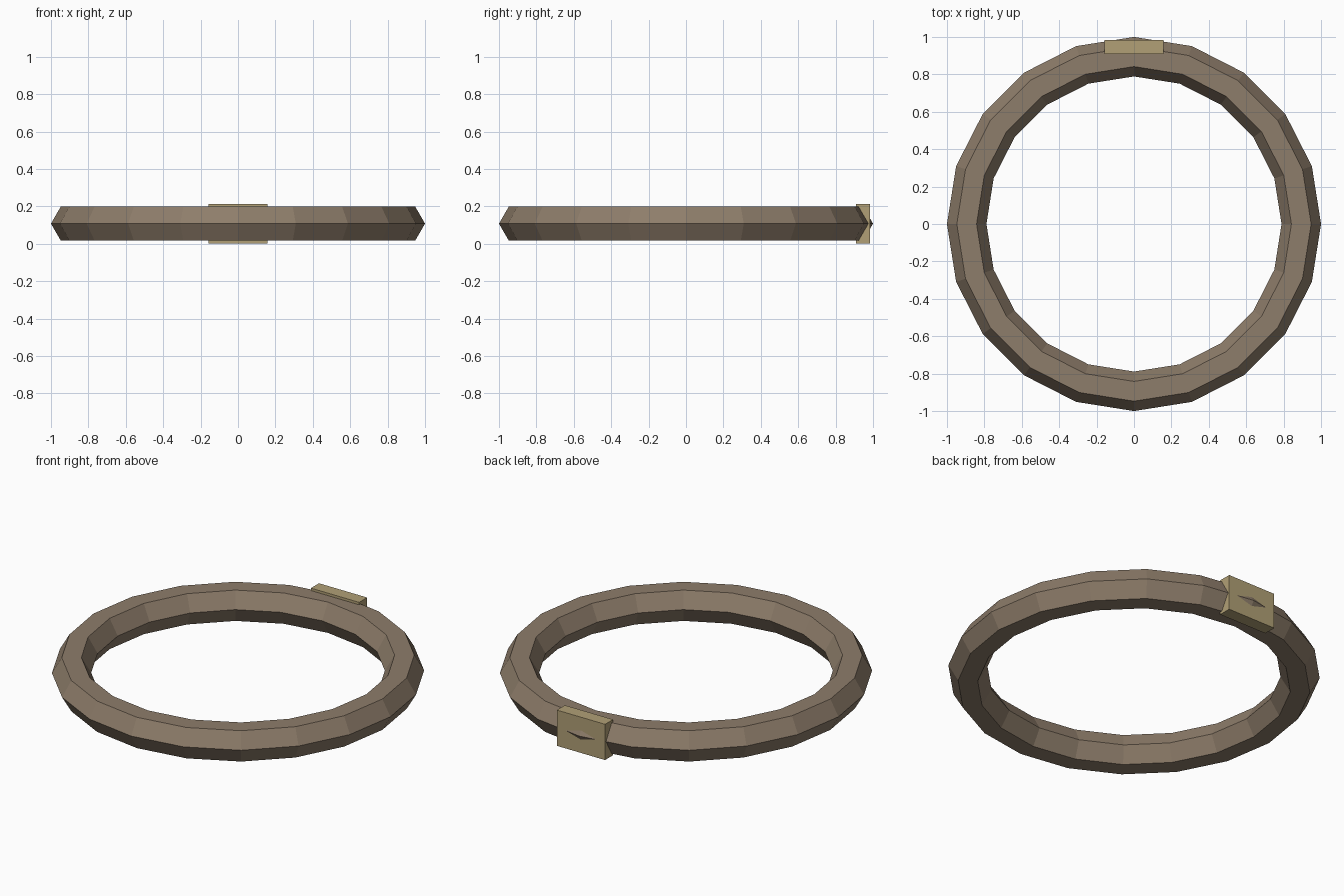
import bpy

if "Cube" in bpy.data.objects:
    bpy.data.objects.remove(bpy.data.objects["Cube"])


def paint(obj, name, color):
    mat = bpy.data.materials.new(name)
    mat.diffuse_color = (*color, 1)
    mat.use_nodes = True
    mat.node_tree.nodes["Principled BSDF"].inputs["Base Color"].default_value = mat.diffuse_color
    obj.data.materials.append(mat)


# Low-poly ring with a hexagonal section
bpy.ops.mesh.primitive_torus_add(major_segments=20, minor_segments=6,
                                 major_radius=0.8945, minor_radius=0.1055,
                                 location=(0, 0, 0.1075))
ring = bpy.context.object
ring.name = "ring_band"
ring.data.polygons.foreach_set("use_smooth", [False] * len(ring.data.polygons))
paint(ring, "brown", (0.27, 0.205, 0.145))

# Clasp block at the back, with the ring's outer corner just poking through
bpy.ops.mesh.primitive_cube_add(size=1, location=(0, 0.9465, 0.1075))
clasp = bpy.context.object
clasp.name = "clasp_block"
clasp.scale = (0.316, 0.075, 0.212)
bpy.ops.object.transform_apply(location=False, rotation=False, scale=True)
paint(clasp, "tan", (0.44, 0.35, 0.18))
